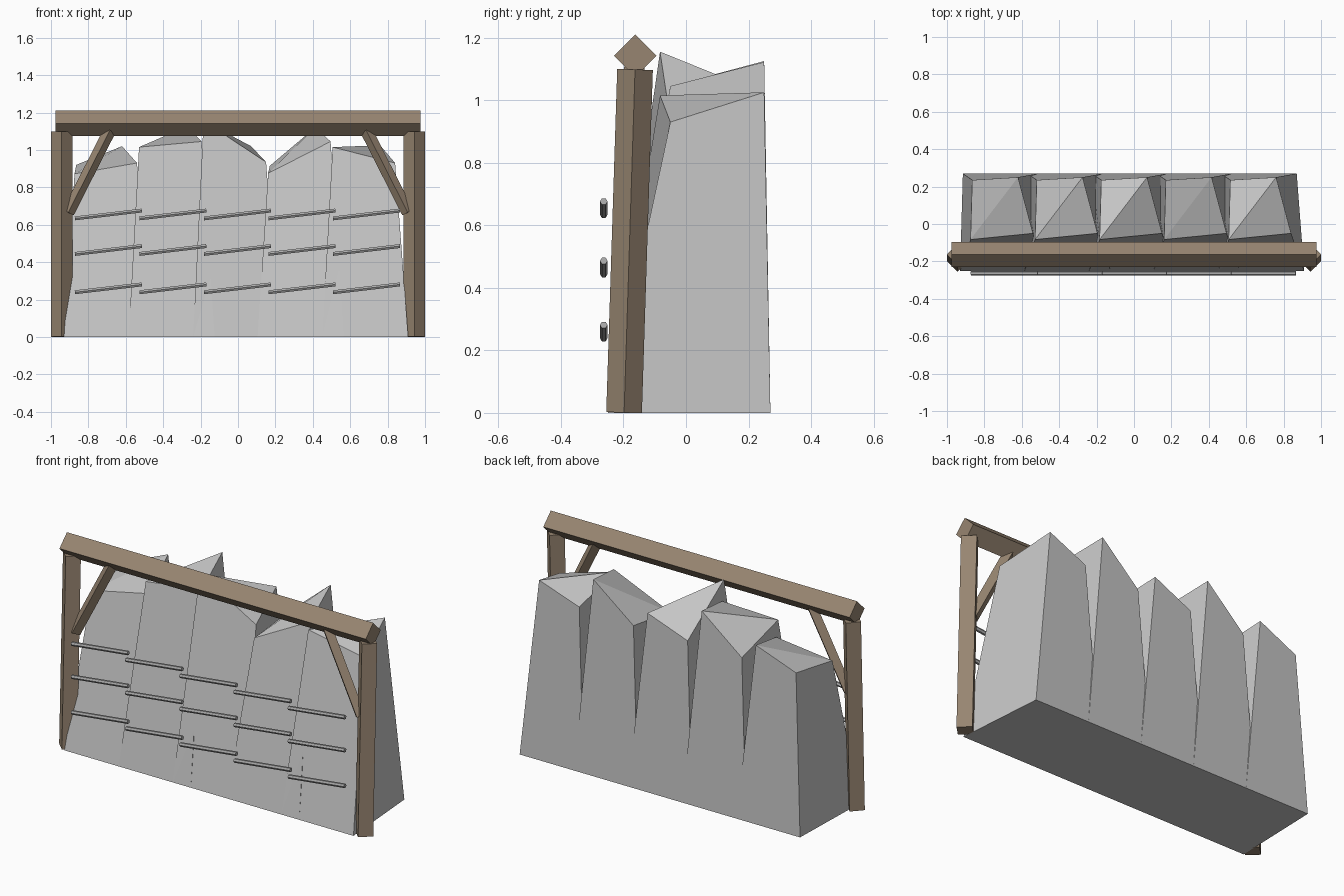
import bpy, bmesh, math
from mathutils import Vector

if "Cube" in bpy.data.objects:
    bpy.data.objects.remove(bpy.data.objects["Cube"])


def material(name, color):
    m = bpy.data.materials.new(name)
    m.diffuse_color = (*color, 1)
    m.use_nodes = True
    m.node_tree.nodes["Principled BSDF"].inputs["Base Color"].default_value = m.diffuse_color
    return m


STONE = material("pale_stone", (0.57, 0.57, 0.57))
WOOD = material("brown_wood", (0.31, 0.235, 0.165))
METAL = material("grey_metal", (0.42, 0.42, 0.42))


def make(name, bm, mat):
    bmesh.ops.recalc_face_normals(bm, faces=bm.faces)
    me = bpy.data.meshes.new(name)
    bm.to_mesh(me)
    bm.free()
    me.materials.append(mat)
    ob = bpy.data.objects.new(name, me)
    bpy.context.collection.objects.link(ob)
    return ob


def prism(name, a, b, radius, sides, mat):
    """Straight bar from a to b, with a corner of the section pointing along y."""
    a, b = Vector(a), Vector(b)
    axis = (b - a).normalized()
    v = axis.cross(Vector((0, 1, 0))).normalized()
    u = v.cross(axis)
    bm = bmesh.new()
    rings = []
    for p in (a, b):
        rings.append([bm.verts.new(p + radius * (u * math.cos(t) + v * math.sin(t)))
                      for t in (2 * math.pi * i / sides for i in range(sides))])
    for i in range(sides):
        j = (i + 1) % sides
        bm.faces.new((rings[0][i], rings[0][j], rings[1][j], rings[1][i]))
    bm.faces.new(rings[0])
    bm.faces.new(rings[1])
    return make(name, bm, mat)


# Wooden frame: diamond-section beam, leaning posts and corner braces
prism("top_beam", (-0.975, -0.163, 1.142), (0.975, -0.163, 1.142), 0.068, 4, WOOD)
for side, s in (("left", -1), ("right", 1)):
    prism(side + "_post", (s * 0.943, -0.198, 0.001), (s * 0.943, -0.163, 1.098),
          0.057, 4, WOOD)
    prism(side + "_brace", (s * 0.908, -0.182, 0.665), (s * 0.685, -0.165, 1.105),
          0.033, 4, WOOD)

# Row of tapered stones, each with its own top corner heights
BASE = [(-0.93, -0.25), (-0.47, -0.25), (-0.51, 0.27), (-0.915, 0.27)]
TOP = [(-0.874, -0.083), (-0.54, -0.05), (-0.62, 0.25), (-0.865, 0.235)]
HEIGHTS = [(0.872, 0.93, 1.02, 0.92),
           (1.015, 1.045, 1.125, 0.915),
           (1.155, 0.935, 1.02, 0.92),
           (0.875, 1.045, 1.122, 0.915),
           (1.015, 0.93, 1.025, 0.93)]
STEP = 0.345
for n, heights in enumerate(HEIGHTS):
    dx = n * STEP
    bm = bmesh.new()
    low = [bm.verts.new((x + dx, y, 0)) for x, y in BASE]
    high = [bm.verts.new((x + dx, y, z)) for (x, y), z in zip(TOP, heights)]
    bm.faces.new(low)
    for i in range(4):
        j = (i + 1) % 4
        bm.faces.new((low[i], low[j], high[j], high[i]))
    # top folds along the front-left to back-right diagonal
    bm.faces.new((high[0], high[1], high[2]))
    bm.faces.new((high[0], high[2], high[3]))
    make(f"stone_{n + 1}", bm, STONE)

# Three rows of slanted thin rods in front of the stones
for row, z in enumerate((0.26, 0.465, 0.655)):
    for n in range(5):
        x = -0.872 + n * STEP
        prism(f"rod_{row + 1}_{n + 1}", (x, -0.263, z - 0.021),
              (x + 0.358, -0.263, z + 0.021), 0.012, 6, METAL)
